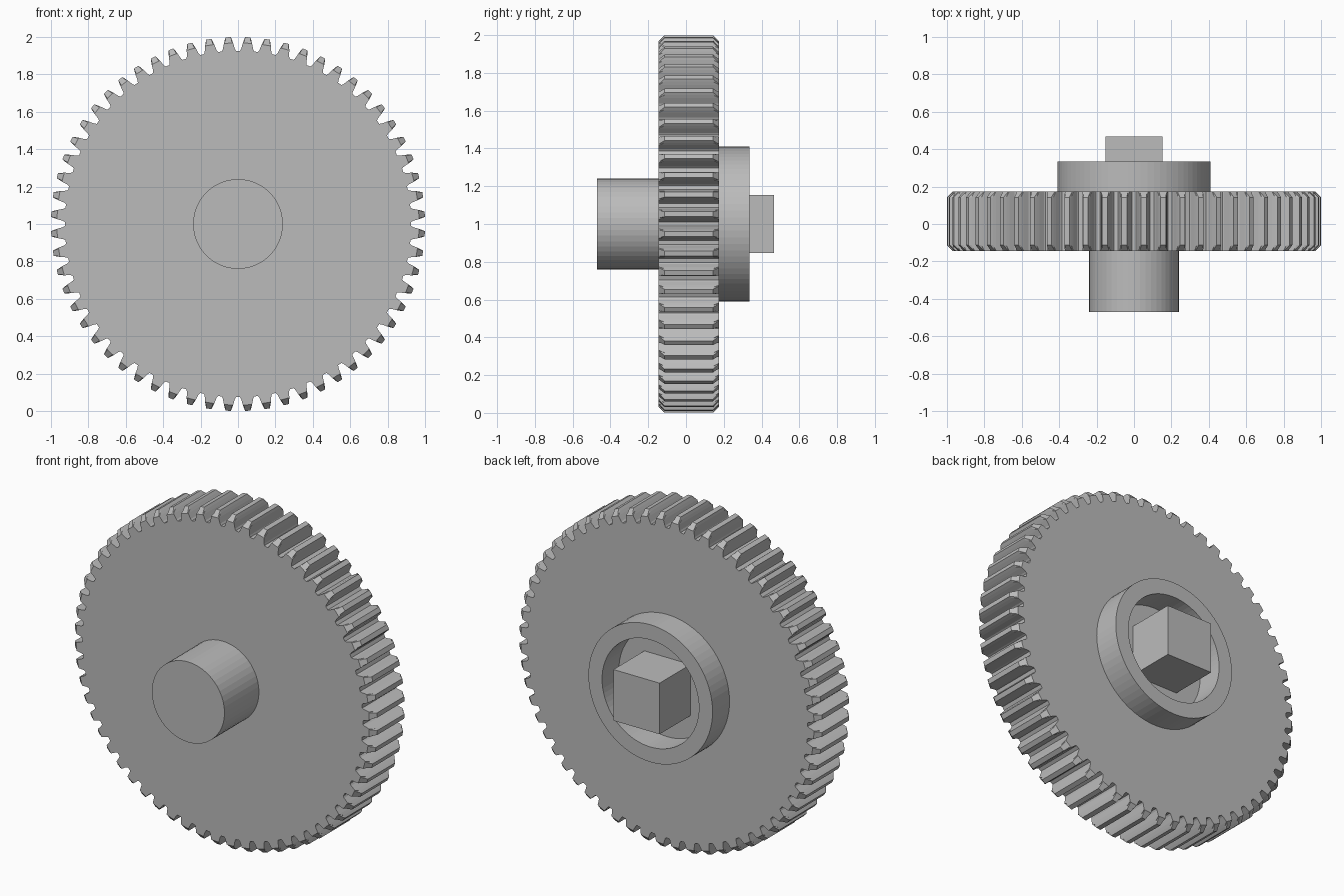
import bpy, bmesh, math

if "Cube" in bpy.data.objects:
    bpy.data.objects.remove(bpy.data.objects["Cube"])

GREY = (0.5, 0.5, 0.5, 1)
metal = bpy.data.materials.new("plain grey")
metal.use_nodes = True
metal.diffuse_color = GREY
metal.node_tree.nodes["Principled BSDF"].inputs["Base Color"].default_value = GREY

AXIS_Z = 1.0
FRONT, BACK = -0.145, 0.175     # faces of the gear disc
CHAMFER = 0.032
TEETH = 60


def polar(r, angle, y):
    return (r * math.sin(angle), y, AXIS_Z + r * math.cos(angle))


def finish(name, bm):
    bmesh.ops.recalc_face_normals(bm, faces=bm.faces)
    mesh = bpy.data.meshes.new(name)
    bm.to_mesh(mesh)
    bm.free()
    mesh.materials.append(metal)
    obj = bpy.data.objects.new(name, mesh)
    bpy.context.collection.objects.link(obj)
    return obj


def lathe(name, profile, segments, closed=False):
    """Turn (radius, y) points about the gear axis; open profiles get end caps."""
    bm = bmesh.new()
    rings = [[bm.verts.new(polar(r, math.tau * i / segments, y))
              for i in range(segments)] for r, y in profile]
    pairs = list(zip(rings, rings[1:]))
    if closed:
        pairs.append((rings[-1], rings[0]))
    else:
        bm.faces.new(rings[0])
        bm.faces.new(rings[-1])
    for a, b in pairs:
        for i in range(segments):
            j = (i + 1) % segments
            bm.faces.new((a[i], a[j], b[j], b[i]))
    return finish(name, bm)


def gear(name):
    # half tooth as (radius, half angle), root to tip
    half = [(0.926, 0.041), (0.936, 0.0345), (0.968, 0.0255),
            (0.985, 0.0197), (1.0, 0.0138)]
    tooth = [(r, -a) for r, a in half] + [(r, a) for r, a in reversed(half)]
    outline = [(r, a + math.tau * (t + 0.5) / TEETH)
               for t in range(TEETH) for r, a in tooth]
    n = len(outline)
    face_radius = 1.0 - CHAMFER

    # at each face the teeth are cut back to the chamfer circle
    layers = [(FRONT, face_radius), (FRONT + CHAMFER, 1.0),
              (BACK - CHAMFER, 1.0), (BACK, face_radius)]
    bm = bmesh.new()
    rings = [[bm.verts.new(polar(min(r, limit), a, y)) for r, a in outline]
             for y, limit in layers]

    def band(outer, inner, chamfered):
        for i in range(n):
            j = (i + 1) % n
            quad = (outer[i], outer[j], inner[j], inner[i])
            if chamfered and outline[i][0] < outline[j][0]:
                bm.faces.new((quad[0], quad[1], quad[2]))
                bm.faces.new((quad[0], quad[2], quad[3]))
            elif chamfered and outline[i][0] > outline[j][0]:
                bm.faces.new((quad[0], quad[1], quad[3]))
                bm.faces.new((quad[1], quad[2], quad[3]))
            else:
                bm.faces.new(quad)

    band(rings[0], rings[1], True)
    band(rings[1], rings[2], False)
    band(rings[3], rings[2], True)

    # end faces: a central disc and one flat cap per tooth
    size = len(tooth)
    for ring in (rings[0], rings[3]):
        disc = []
        for t in range(TEETH):
            cap = ring[t * size:(t + 1) * size]
            bm.faces.new(cap)
            disc += [cap[0], cap[-1]]
        bm.faces.new(disc)
    return finish(name, bm)


gear("gear_wheel")

# plain round shaft on the front
lathe("front_shaft", [(0.24, FRONT + 0.02), (0.24, -0.47)], 48)

# hollow collar on the back
lathe("back_collar", [(0.41, BACK - 0.02), (0.41, 0.335),
                      (0.32, 0.335), (0.32, BACK - 0.02)], 72, closed=True)

# square drive peg inside the collar
bm = bmesh.new()
bmesh.ops.create_cube(bm, size=1.0)
peg_start, peg_end = BACK - 0.02, 0.467
bmesh.ops.scale(bm, vec=(0.305, peg_end - peg_start, 0.305), verts=bm.verts)
bmesh.ops.translate(bm, vec=(0, (peg_start + peg_end) / 2, AXIS_Z), verts=bm.verts)
finish("square_peg", bm)
